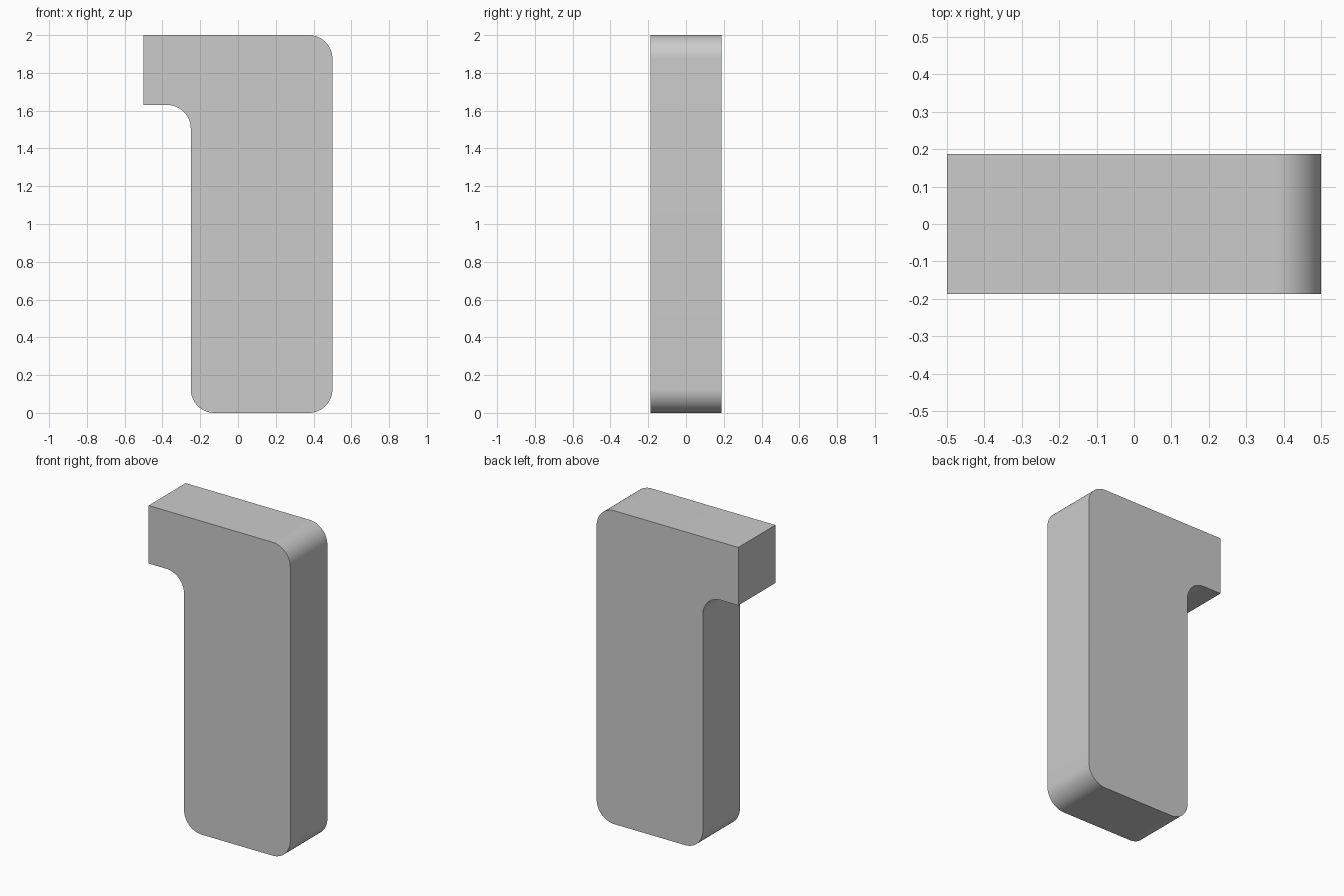
import bpy, bmesh
from math import sin, cos, radians

if "Cube" in bpy.data.objects:
    bpy.data.objects.remove(bpy.data.objects["Cube"])

HALF_DEPTH = 0.187
R = 0.125      # radius of every rounded corner
STEPS = 16


def arc(cx, cz, start, end):
    """Points along a corner arc, angles in degrees."""
    angles = [radians(start + (end - start) * i / STEPS) for i in range(STEPS + 1)]
    return [(cx + R * cos(a), cz + R * sin(a)) for a in angles]


# Side profile, counter-clockwise seen from the front
left, right, top, under = -0.25, 0.5, 2.0, 1.63
profile = (
    arc(left + R, R, 180, 270)              # bottom left corner
    + arc(right - R, R, 270, 360)           # bottom right corner
    + arc(right - R, top - R, 0, 90)        # top right corner
    + [(-0.5, top), (-0.5, under)]          # square end of the arm
    + arc(left - R, under - R, 90, 0)       # hollow corner under the arm
)

# Extrude the profile through the depth
bm = bmesh.new()
front = bm.faces.new([bm.verts.new((x, -HALF_DEPTH, z)) for x, z in profile])
result = bmesh.ops.extrude_face_region(bm, geom=[front], use_keep_orig=True)
moved = [v for v in result["geom"] if isinstance(v, bmesh.types.BMVert)]
bmesh.ops.translate(bm, verts=moved, vec=(0, 2 * HALF_DEPTH, 0))
bmesh.ops.recalc_face_normals(bm, faces=bm.faces)

mesh = bpy.data.meshes.new("hooked_block")
bm.to_mesh(mesh)
bm.free()
block = bpy.data.objects.new("hooked_block", mesh)
bpy.context.collection.objects.link(block)

# Smooth the rounded corners, keep the flat edges sharp
bpy.context.view_layer.objects.active = block
block.select_set(True)
bpy.ops.object.shade_smooth_by_angle(angle=radians(30))
